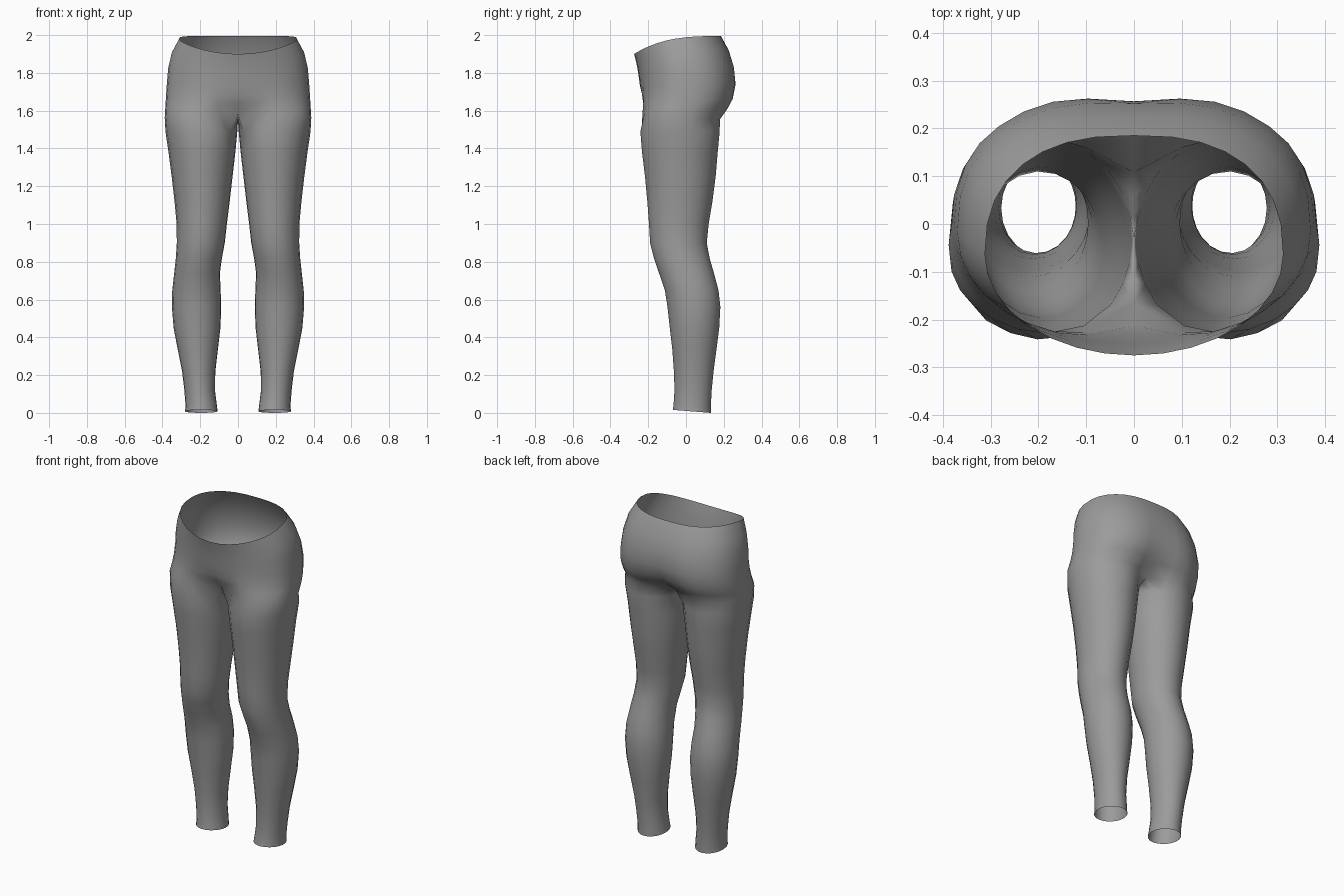
import bpy, bmesh, math

if "Cube" in bpy.data.objects:
    bpy.data.objects.remove(bpy.data.objects["Cube"])

OUTER, INNER = 16, 6          # segments around the outside / between the thighs

# Leg rings: z, inner x, outer x, front y, back y
LEG = [
    (0.00, .108, .280, -.070, .132), (0.04, .112, .278, -.066, .132),
    (0.12, .122, .284, -.061, .136), (0.22, .120, .296, -.064, .146),
    (0.34, .106, .320, -.073, .162), (0.45, .093, .341, -.086, .176),
    (0.56, .089, .350, -.098, .182), (0.65, .092, .348, -.112, .172),
    (0.74, .096, .338, -.143, .148), (0.82, .085, .329, -.170, .125),
    (0.90, .070, .324, -.190, .110), (1.00, .059, .325, -.196, .120),
    (1.12, .044, .336, -.205, .140), (1.25, .029, .351, -.217, .157),
    (1.38, .014, .368, -.233, .168), (1.49, .004, .384, -.246, .182),
]
# Hip rows: front z, back z, half width, front y, back y,
#           front crease, back crease, front roundness
HIP = [
    (1.60, 1.555, .388, -.248, .200, .090, .100, 2.5),
    (1.64, 1.61, .385, -.243, .242, .030, .060, 2.4),
    (1.68, 1.66, .382, -.242, .268, .012, .035, 2.3),
    (1.73, 1.74, .377, -.245, .278, .000, .020, 2.2),
    (1.79, 1.83, .370, -.252, .262, .000, .010, 2.1),
    (1.85, 1.92, .350, -.262, .230, .000, .004, 2.0),
    (1.90, 1.995, .312, -.275, .187, .000, .002, 2.0),
]


def power(v, p):
    return math.copysign(abs(v) ** p, v)


def leg_ring(z, xi, xo, yf, yb):
    """Closed ring; starts at the front inner side and runs round the outside."""
    cx, cy, rx, ry = (xi + xo) / 2, (yf + yb) / 2, (xo - xi) / 2, (yb - yf) / 2
    angles = [-140 + 280 * j / OUTER for j in range(OUTER + 1)]
    angles += [140 + 80 * j / INNER for j in range(1, INNER)]
    pts = []
    for a in map(math.radians, angles):
        hem = .016 * (1 - math.sin(a)) / 2 if z == 0 else 0
        pts.append((cx + rx * math.cos(a), cy + ry * math.sin(a), z + hem))
    return pts


def hip_row(zf, zb, w, yf, yb, df, db, n):
    """Half ring from the front centre to the back centre."""
    pts, cy = [], (yf + yb) / 2 - .02
    for j in range(OUTER + 1):
        a = math.radians(-90 + 180 * j / OUTER)
        e = 2 / (n if a < 0 else 2.4)
        x = w * max(0, math.cos(a)) ** e
        ry = cy - yf if a < 0 else yb - cy
        y = cy + ry * power(math.sin(a), e)
        s = (yb - y) / (yb - yf)
        crease = math.exp(-(x / .10) ** 2)
        y += crease * (df if a < 0 else -db)
        if j in (0, OUTER):
            x = 0
        pts.append((x, y, zb + (zf - zb) * s ** 3))
    return pts


bm = bmesh.new()


def add(points):
    return [bm.verts.new(p) for p in points]


def bridge(low, high, closed):
    n = len(low)
    for j in range(n if closed else n - 1):
        k = (j + 1) % n
        bm.faces.new((low[j], low[k], high[k], high[j]))


# Leg tube from hem to crotch
rings = [add(leg_ring(*r)) for r in LEG]
for low, high in zip(rings, rings[1:]):
    bridge(low, high, True)

# Lowest hip row, closed by the seam between the thighs
rows = [hip_row(*r) for r in HIP]
front, back = rows[0][0], rows[0][-1]
seam = []
for j in range(1, INNER):
    t = j / INNER
    sag = .022 * math.sin(math.pi * t)
    seam.append((0, back[1] + (front[1] - back[1]) * t,
                 back[2] + (front[2] - back[2]) * t - sag))
base = add(rows[0] + seam)
bridge(rings[-1], base, True)

# Hips up to the open waist
last = base[:OUTER + 1]
for row in rows[1:]:
    new = add(row)
    bridge(last, new, False)
    last = new

# Mirror into the second leg and weld the centre line
geom = bmesh.ops.duplicate(bm, geom=bm.verts[:] + bm.edges[:] + bm.faces[:])["geom"]
for v in geom:
    if isinstance(v, bmesh.types.BMVert):
        v.co.x = -v.co.x
bmesh.ops.reverse_faces(bm, faces=[f for f in geom if isinstance(f, bmesh.types.BMFace)])
bmesh.ops.remove_doubles(bm, verts=[v for v in bm.verts if abs(v.co.x) < 1e-5], dist=1e-4)

# Soften the crotch and seat
soft = [v for v in bm.verts if 1.45 < v.co.z < 1.8 and abs(v.co.x) < .3]
bmesh.ops.smooth_vert(bm, verts=soft, factor=.3, use_axis_x=False,
                      use_axis_y=True, use_axis_z=True)

mesh = bpy.data.meshes.new("leggings")
bm.to_mesh(mesh)
bm.free()
leggings = bpy.data.objects.new("leggings", mesh)
bpy.context.collection.objects.link(leggings)

grey = bpy.data.materials.new("grey_fabric")
grey.diffuse_color = (.33, .33, .33, 1)
grey.use_nodes = True
grey.node_tree.nodes["Principled BSDF"].inputs["Base Color"].default_value = grey.diffuse_color
mesh.materials.append(grey)
for p in mesh.polygons:
    p.use_smooth = True
